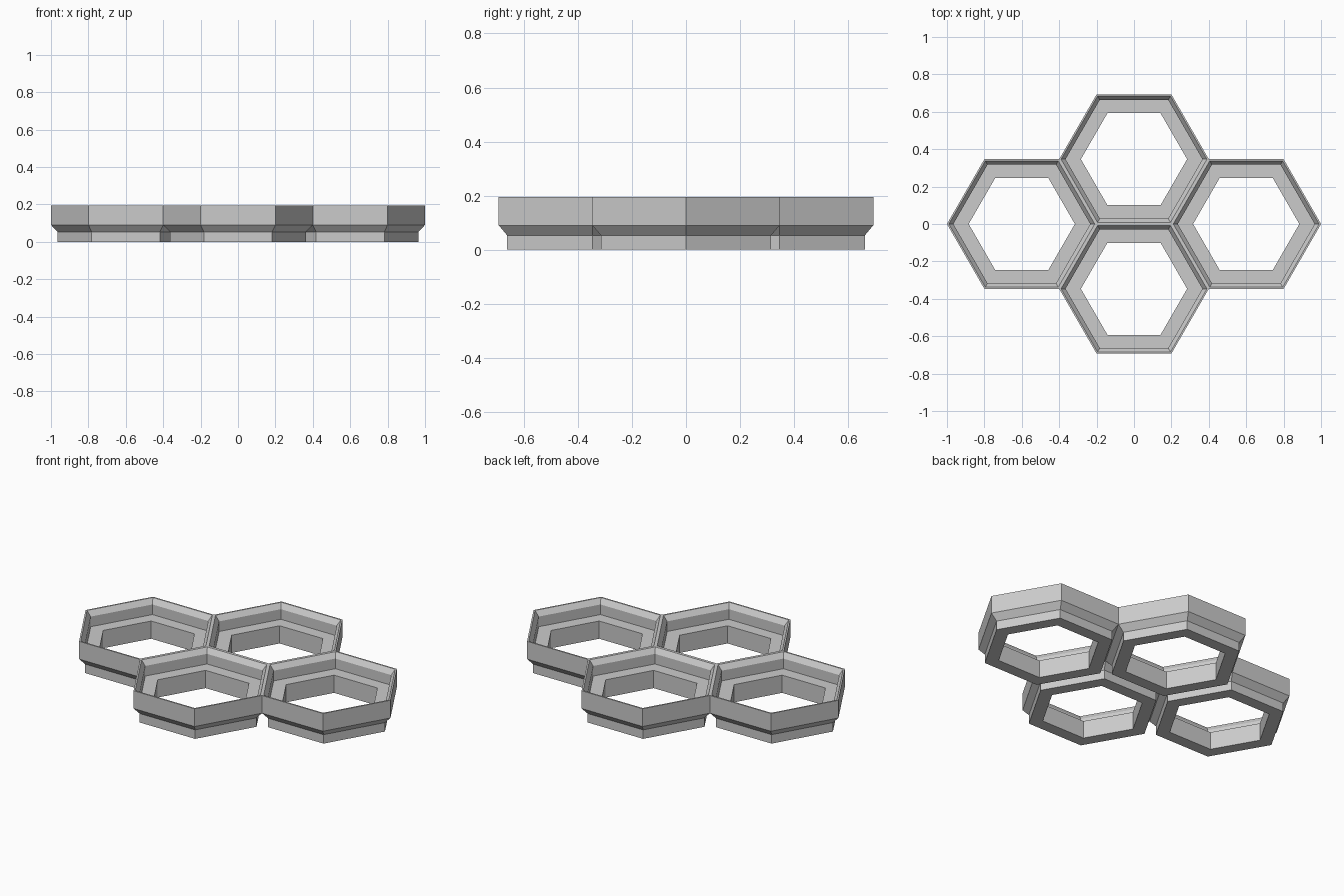
import bpy, bmesh
from math import cos, sin, pi, hypot, sqrt

if "Cube" in bpy.data.objects:
    bpy.data.objects.remove(bpy.data.objects["Cube"], do_unlink=True)

grey = bpy.data.materials.new("light grey plastic")
grey.use_nodes = True
COLOUR = (0.6, 0.6, 0.6, 1)
grey.diffuse_color = COLOUR
grey.node_tree.nodes["Principled BSDF"].inputs["Base Color"].default_value = COLOUR

R = 0.4
APOTHEM = R * sqrt(3) / 2
CENTRES = [(1.5 * R, 0), (-1.5 * R, 0), (0, APOTHEM), (0, -APOTHEM)]

# Closed cross-section of a cell wall: (corner radius, height)
PROFILE = [
    (R, 0.09), (R, 0.195),            # outer wall
    (0.39, 0.195),                    # flat rim
    (0.366, 0.165), (0.366, 0.105),   # chamfer and recess wall
    (0.284, 0.105), (0.284, 0),       # ledge and opening
    (0.364, 0), (0.364, 0.053),       # foot, then sloped underside
]


def is_shared(cx, cy, k):
    """True when side k of a cell touches a neighbouring cell."""
    a = (k + 0.5) * pi / 3
    nx, ny = cx + 2 * APOTHEM * cos(a), cy + 2 * APOTHEM * sin(a)
    return any(hypot(nx - x, ny - y) < 0.01 for x, y in CENTRES)


def add_cell(bm, cx, cy):
    rings = [[bm.verts.new((cx + r * cos(k * pi / 3), cy + r * sin(k * pi / 3), z))
              for k in range(6)] for r, z in PROFILE]
    for i, ring in enumerate(rings):
        above = rings[(i + 1) % len(rings)]
        for k in range(6):
            if i == 0 and is_shared(cx, cy, k):
                continue  # cells are fused here
            n = (k + 1) % 6
            bm.faces.new((ring[k], ring[n], above[n], above[k]))


bm = bmesh.new()
for cx, cy in CENTRES:
    add_cell(bm, cx, cy)
bmesh.ops.remove_doubles(bm, verts=bm.verts, dist=0.0005)
mesh = bpy.data.meshes.new("hex_grid")
bm.to_mesh(mesh)
bm.free()
mesh.materials.append(grey)
bpy.context.collection.objects.link(bpy.data.objects.new("hex_grid", mesh))
